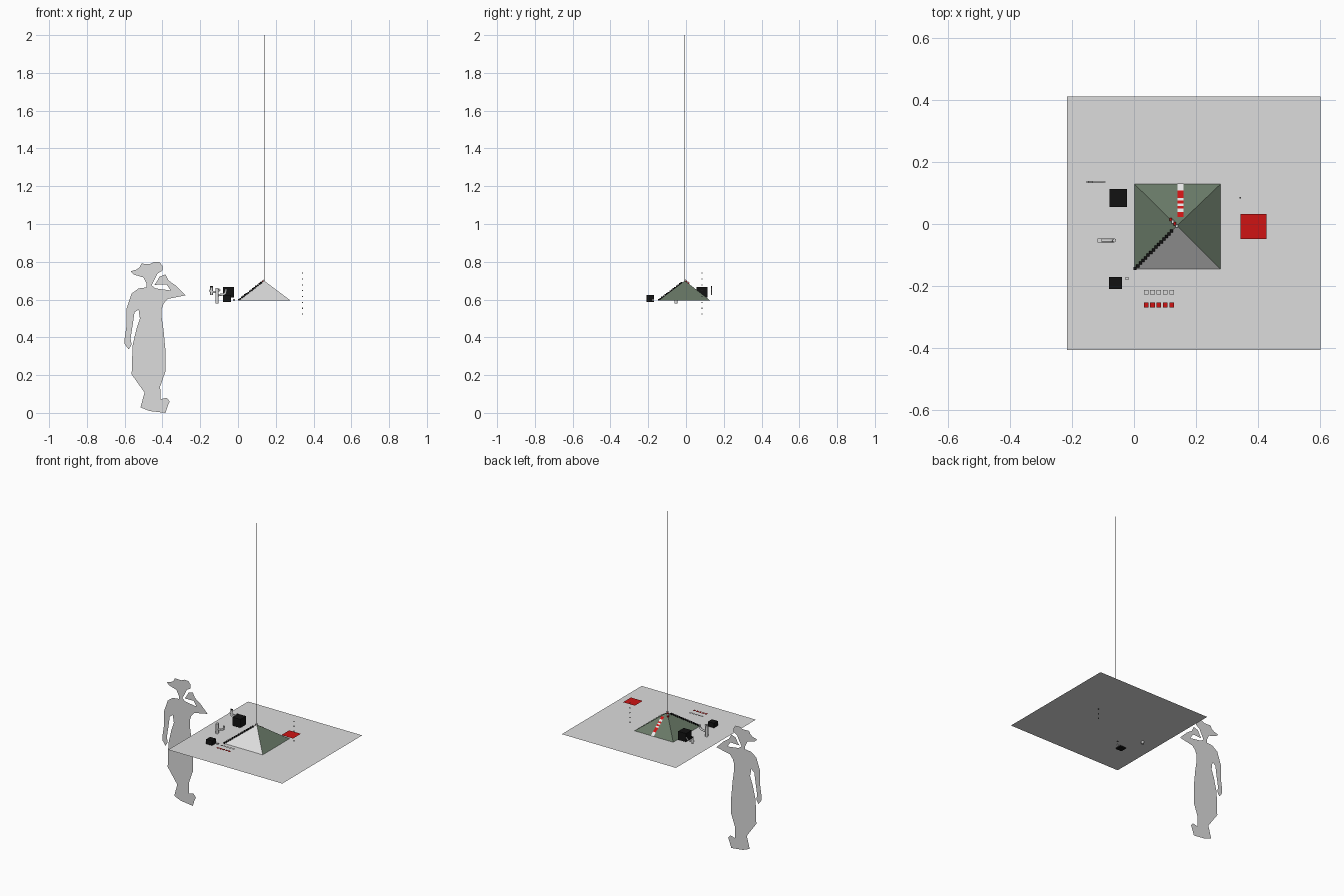
import bpy, bmesh, math
from mathutils import Vector

if "Cube" in bpy.data.objects:
    bpy.data.objects.remove(bpy.data.objects["Cube"])


def material(name, r, g, b):
    m = bpy.data.materials.new(name)
    m.diffuse_color = (r, g, b, 1)
    m.use_nodes = True
    m.node_tree.nodes["Principled BSDF"].inputs["Base Color"].default_value = m.diffuse_color
    return m


GREY = material("light_grey", 0.72, 0.72, 0.72)
GREEN = material("dull_green", 0.14, 0.19, 0.135)
RED = material("red", 0.62, 0.007, 0.007)
WHITE = material("white", 0.88, 0.88, 0.88)
BLACK = material("black", 0.006, 0.006, 0.006)
DARK = material("dark_grey", 0.2, 0.2, 0.2)


def add(name, verts, faces, mats, index=None):
    me = bpy.data.meshes.new(name)
    me.from_pydata(verts, [], faces)
    for m in mats:
        me.materials.append(m)
    if index:
        for p in me.polygons:
            p.material_index = index(p.index)
    ob = bpy.data.objects.new(name, me)
    bpy.context.collection.objects.link(ob)
    return ob


def sheet(name, x0, x1, y0, y1, z, mat):
    return add(name, [(x0, y0, z), (x1, y0, z), (x1, y1, z), (x0, y1, z)], [(0, 1, 2, 3)], [mat])


def boxes(name, centres, size, mats):
    """Row of equal boxes whose colours alternate through mats."""
    verts, faces = [], []
    for cx, cy, cz in centres:
        o = len(verts)
        verts += [(cx + sx * size[0] / 2, cy + sy * size[1] / 2, cz + sz * size[2] / 2)
                  for sz in (-1, 1) for sx, sy in ((-1, -1), (1, -1), (1, 1), (-1, 1))]
        faces += [tuple(o + i for i in f) for f in
                  ((3, 2, 1, 0), (4, 5, 6, 7), (0, 1, 5, 4), (1, 2, 6, 5), (2, 3, 7, 6), (3, 0, 4, 7))]
    return add(name, verts, faces, mats, lambda i: (i // 6) % len(mats))


def tube(name, points, radius, mat, flat=1.0):
    """Round tube along points in the xz plane; flat squashes its depth."""
    cu = bpy.data.curves.new(name, 'CURVE')
    cu.dimensions = '3D'
    cu.bevel_depth, cu.bevel_resolution, cu.use_fill_caps = radius, 2, True
    sp = cu.splines.new('POLY')
    sp.points.add(len(points) - 1)
    y = points[0][1]
    for p, q in zip(sp.points, points):
        p.co = (q[0], q[1] - y, q[2], 1)
    cu.materials.append(mat)
    ob = bpy.data.objects.new(name, cu)
    bpy.context.collection.objects.link(ob)
    ob.location.y, ob.scale.y = y, flat
    return ob


def cutout(name, outline, y, mat):
    """Flat upright silhouette, outline given in thousandths."""
    bm = bmesh.new()
    f = bm.faces.new([bm.verts.new((x / 1000, y, z / 1000)) for x, z in outline])
    f.normal_update()
    if f.normal.y > 0:
        f.normal_flip()
    bmesh.ops.triangulate(bm, faces=[f])
    me = bpy.data.meshes.new(name)
    bm.to_mesh(me)
    bm.free()
    me.materials.append(mat)
    bpy.context.collection.objects.link(bpy.data.objects.new(name, me))


# Ground sheet and pyramid with a grey front
Z = 0.595
sheet("ground_sheet", -0.215, 0.6, -0.405, 0.41, Z, GREY)
apex = Vector((0.138, -0.006, 0.70))
base = [Vector(c) for c in ((0.002, -0.145, Z), (0.278, -0.145, Z), (0.278, 0.128, Z), (0.002, 0.128, Z))]
add("pyramid", base + [apex], [(0, 1, 4), (1, 2, 4), (2, 3, 4), (3, 0, 4)], [GREY, GREEN],
    lambda i: 0 if i == 0 else 1)

# Tall thin mast above the apex
boxes("mast", [(apex.x, apex.y, 1.35)], (0.002, 0.002, 1.30), [DARK])

# Black steps up the front left edge
steps = 15
boxes("edge_steps", [base[0].lerp(apex, (i + 0.2) / (steps + 1.2)) + Vector((0, 0, 0.002))
                     for i in range(steps)], (0.010, 0.010, 0.008), [BLACK])

# Red and white striped path on the back face
cuts = [0.131, 0.108, 0.083, 0.075, 0.066, 0.058, 0.050, 0.038, 0.022]
slope = (apex.z - Z) / (0.128 - apex.y)
path = [(x, y, Z + 0.003 + (0.128 - y) * slope) for y in cuts for x in (0.160, 0.140)]
add("striped_path", path, [(2 * i, 2 * i + 1, 2 * i + 3, 2 * i + 2) for i in range(len(cuts) - 1)],
    [WHITE, RED], lambda i: i % 2)
boxes("striped_edge", [apex.lerp(base[3], t) + Vector((0, 0, 0.003)) for t in (0.0, 0.05, 0.1, 0.15)],
      (0.008, 0.010, 0.007), [WHITE, RED])

# Black cubes and a small pale one
boxes("large_cube", [(-0.051, 0.084, 0.639)], (0.057, 0.057, 0.055), [BLACK])
boxes("small_cube", [(-0.059, -0.190, 0.606)], (0.042, 0.040, 0.038), [BLACK])
boxes("tiny_cube", [(-0.022, -0.175, 0.597)], (0.010, 0.010, 0.010), [GREY])

# Hovering red square and rows of small tiles
sheet("red_square", 0.343, 0.427, -0.048, 0.032, 0.703, RED)
for i in range(5):
    x = 0.039 + i * 0.0205
    sheet("red_tile", x - 0.0075, x + 0.0075, -0.268, -0.252, 0.62, RED)
    sheet("pale_tile", x - 0.0075, x + 0.0075, -0.227, -0.212, 0.62, GREY)

# Vertical column of dots
boxes("dot_column", [(0.342, 0.084, 0.523 + i * 0.031) for i in range(8)], (0.005, 0.005, 0.006), [DARK])

# Round branching plant
y = -0.053
tube("plant_stem", [(-0.111, y, 0.58), (-0.111, y, 0.66)], 0.009, GREY)
tube("plant_arm", [(-0.111, y, 0.622), (-0.075, y, 0.628), (-0.066, y, 0.634), (-0.063, y, 0.655)], 0.006, GREY)

# Thin flat plant
y = 0.135
tube("flat_plant_stem", [(-0.140, y, 0.625), (-0.140, y, 0.672)], 0.007, GREY, 0.3)
tube("flat_plant_arm", [(-0.152, y, 0.650), (-0.140, y, 0.640), (-0.110, y, 0.640), (-0.095, y, 0.655)],
     0.005, GREY, 0.3)
boxes("flat_plant_spot", [(-0.140, y, 0.668)], (0.012, 0.006, 0.008), [BLACK])

# Standing figure: hat, head, arms and torso, then trousers and feet
upper = [(-569, 749), (-537, 759), (-521, 770), (-511, 790), (-468, 788), (-445, 798), (-415, 798),
         (-399, 777), (-399, 754), (-426, 738), (-436, 717), (-458, 675), (-436, 659), (-357, 648),
         (-378, 680), (-442, 678), (-426, 701), (-415, 722), (-384, 733), (-368, 701), (-331, 675),
         (-304, 648), (-278, 622), (-373, 603), (-394, 579), (-405, 548), (-405, 512), (-521, 506),
         (-526, 548), (-548, 532), (-558, 463), (-569, 394), (-563, 362), (-579, 336), (-600, 365),
         (-600, 394), (-590, 463), (-590, 553), (-563, 632), (-526, 659), (-484, 664), (-484, 685),
         (-500, 717), (-553, 733)]
lower = [(-516, 508), (-405, 512), (-394, 437), (-384, 331), (-384, 220), (-412, 140), (-410, 72),
         (-378, 80), (-362, 61), (-373, 34), (-384, 0), (-468, 10), (-516, 29), (-495, 108),
         (-563, 204), (-558, 357), (-537, 447)]
cutout("figure_upper", upper, 0.087, GREY)
cutout("figure_lower", lower, 0.087, GREY)
